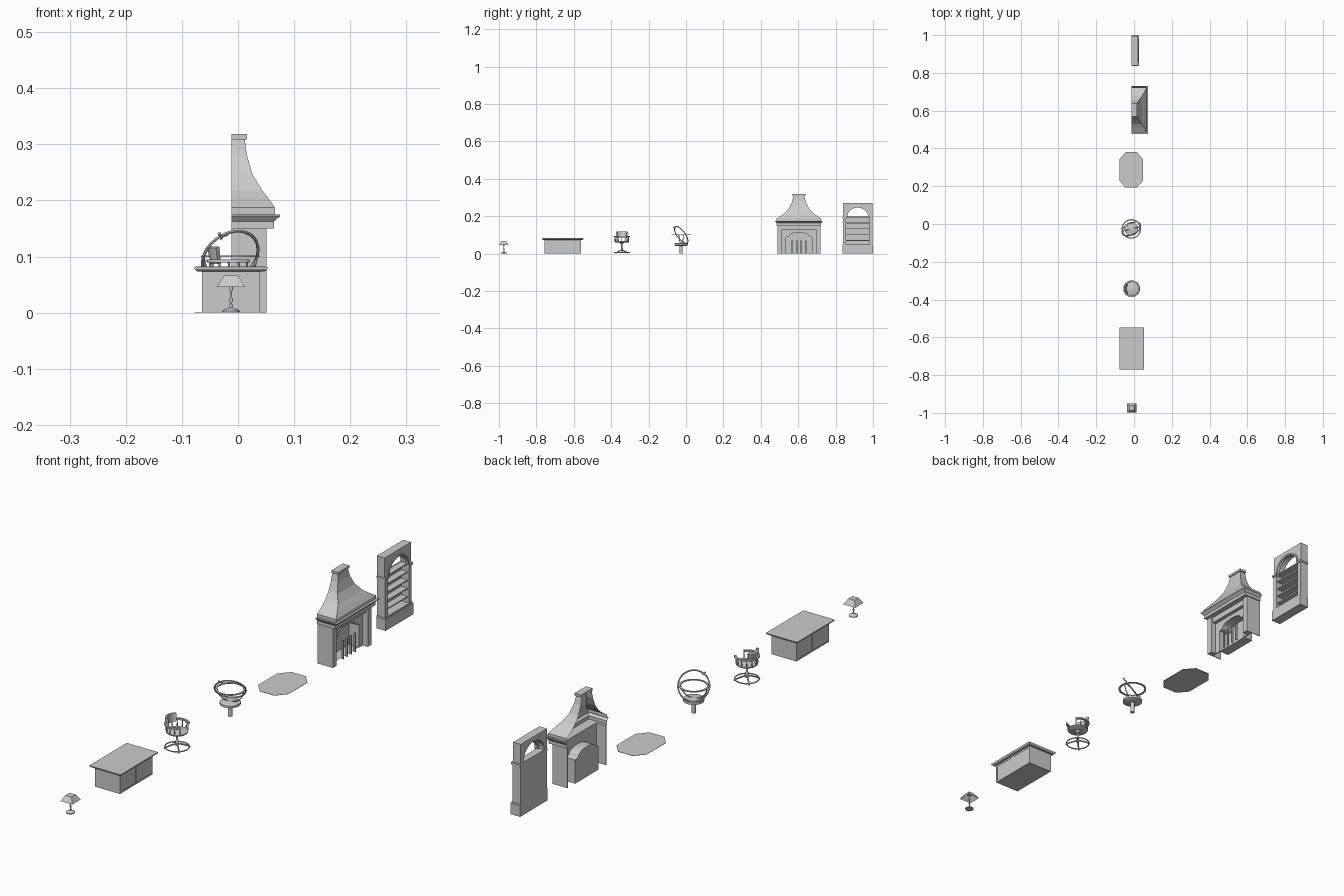
import bpy, bmesh, math
from mathutils import Vector

if "Cube" in bpy.data.objects:
    bpy.data.objects.remove(bpy.data.objects["Cube"])

CX = -0.0125  # shared x centre of the free-standing pieces


def make(name, verts, faces, smooth=False):
    me = bpy.data.meshes.new(name)
    bm = bmesh.new()
    vs = [bm.verts.new(v) for v in verts]
    for f in faces:
        bm.faces.new([vs[i] for i in f])
    bmesh.ops.recalc_face_normals(bm, faces=bm.faces)
    bm.to_mesh(me)
    bm.free()
    ob = bpy.data.objects.new(name, me)
    bpy.context.collection.objects.link(ob)
    if smooth:
        bpy.context.view_layer.objects.active = ob
        ob.select_set(True)
        bpy.ops.object.shade_smooth_by_angle(angle=math.radians(40))
        ob.select_set(False)
    return ob


def loft(name, rings, closed=True, cap0=True, cap1=True, loop=False, smooth=False):
    n, m = len(rings[0]), len(rings)
    verts = [p for r in rings for p in r]
    faces = []
    for k in range(m if loop else m - 1):
        for i in range(n if closed else n - 1):
            j, q = (i + 1) % n, (k + 1) % m
            faces.append((k * n + i, k * n + j, q * n + j, q * n + i))
    if not loop and cap0:
        faces.append(tuple(range(n)))
    if not loop and cap1:
        faces.append(tuple((m - 1) * n + i for i in range(n)))
    return make(name, verts, faces, smooth)


def prism_x(name, pts, x0, x1, **kw):
    return loft(name, [[(x, y, z) for y, z in pts] for x in (x0, x1)], **kw)


def box(name, x0, x1, y0, y1, z0, z1):
    return prism_x(name, [(y0, z0), (y1, z0), (y1, z1), (y0, z1)], x0, x1)


def lathe(name, x, y, prof, n=16):
    return loft(name, [[(x + r * math.cos(2 * math.pi * i / n), y + r * math.sin(2 * math.pi * i / n), z)
                        for i in range(n)] for r, z in prof], smooth=True)


def tube(name, path, r, n=6, loop=False):
    path = [Vector(p) for p in path]
    rings = []
    for k, p in enumerate(path):
        if loop:
            t = path[(k + 1) % len(path)] - path[k - 1]
        else:
            t = path[min(k + 1, len(path) - 1)] - path[max(k - 1, 0)]
        u = t.cross(Vector((0, 0, 1)))
        if u.length < 1e-6:
            u = Vector((1, 0, 0))
        u.normalize()
        w = t.normalized().cross(u)
        rings.append([p + r * (u * math.cos(2 * math.pi * i / n) + w * math.sin(2 * math.pi * i / n)) for i in range(n)])
    return loft(name, rings, loop=loop, smooth=True)


def circle(c, a, b, n=32):
    return [Vector(c) + Vector(a) * math.cos(2 * math.pi * i / n) + Vector(b) * math.sin(2 * math.pi * i / n)
            for i in range(n)]


def arch(hw, spring, top, n=10):
    return [(-hw * math.cos(math.pi * i / n), spring + (top - spring) * math.sin(math.pi * i / n)) for i in range(n + 1)]


# --- table lamp
LY = -0.974
lathe("lamp_base", CX, LY, [(.016, 0), (.016, .003), (.009, .007), (.003, .009), (.002, .018), (.0035, .022),
                            (.002, .027), (.002, .038), (.004, .042), (.002, .05)], 12)
sq = lambda h, z: [(CX + a * h, LY + b * h, z) for a, b in ((-1, -1), (1, -1), (1, 1), (-1, 1))]
loft("lamp_shade", [sq(.025, .046), sq(.0125, .066)], cap0=False)

# --- desk
DY = -0.659
box("desk_body", CX - .051, CX + .051, DY - .097, DY + .097, 0, .075)
rect = lambda e, z: [(CX + a * (.065 - e), DY + b * (.111 - e), z) for a, b in ((-1, -1), (1, -1), (1, 1), (-1, 1))]
loft("desk_top", [rect(.006, .073), rect(.001, .0765), rect(0, .078), rect(0, .081), rect(.002, .082)])
for side in (-1, 1):
    x = CX + side * .051
    for y in (-.094, 0, .094):
        box("desk_stile", x - .001, x + .001, DY + y - .003, DY + y + .003, 0, .073)
    for z in (.003, .070):
        box("desk_rail", x - .001, x + .001, DY - .097, DY + .097, z - .003, z + .003)

# --- swivel chair facing +x
HY = -0.343
tube("chair_base_ring", circle((CX, HY, .006), (.042, 0, 0), (0, .042, 0)), .0022, loop=True)
for k in range(4):
    a = math.pi / 4 + k * math.pi / 2
    c, s = math.cos(a), math.sin(a)
    tube("chair_foot", [(CX + r * c, HY + r * s, z) for r, z in ((.045, .002), (.035, .008), (.018, .014), (.002, .018))], .0028)
lathe("chair_stem", CX, HY, [(.005, .01), (.005, .03), (.0035, .034), (.0035, .05), (.012, .058), (.012, .062)], 12)
lathe("chair_seat", CX, HY, [(.034, .059), (.038, .062), (.038, .066), (.034, .068)], 24)
angs = [math.radians(40 + 280 * i / 20) for i in range(21)]
loft("chair_arm_rail", [[(CX + r * math.cos(a), HY + r * math.sin(a), z) for r, z in
                         ((.036, .089), (.044, .089), (.044, .095), (.036, .095))] for a in angs])
for a in angs[::2]:
    lathe("chair_spindle", CX + .037 * math.cos(a), HY + .037 * math.sin(a),
          [(.0017, .065), (.0026, .073), (.0015, .08), (.002, .09)], 6)
loft("chair_back", [[(CX + r * math.cos(a), HY + r * math.sin(a), z) for r, z in
                     ((.028, .088), (.036, .087), (.042, .115), (.036, .118), (.032, .117))]
                    for a in [math.radians(130 + 10 * i) for i in range(11)]])

# --- armillary globe stand
GY = -0.026
GX = -0.014
lathe("globe_pedestal", GX, GY, [(.008, 0), (.008, .04), (.03, .042), (.036, .045), (.036, .053), (.03, .056)], 20)
loft("globe_horizon_ring", [[tuple(Vector((GX, GY, .099)) + Vector((r * math.cos(a), r * math.sin(a), z)))
                             for r, z in ((.045, 0), (.052, 0), (.052, .003), (.045, .003))]
                            for a in [2 * math.pi * i / 32 for i in range(32)]], loop=True)
up = Vector((-.02, -.042, .042)).normalized() * .054
sd = Vector((.05, .005, .029)).normalized() * .054
tube("globe_meridian_ring", circle((GX, GY, .1), up, sd), .0028, loop=True)
for s in (-1, 1):
    tube("globe_cradle", [(GX + s * .047 * math.cos(t), GY + s * .012 * math.cos(t), .1 - .046 * math.sin(t))
                          for t in [i * math.pi / 16 for i in range(9)]], .0022)
tip = Vector((GX, GY, .1)) + up
tube("globe_finial", [tip - up * .1, tip + up * .15], .003)
tube("globe_pointer", [tip + Vector((-.01, 0, -.005)), tip + Vector((.014, 0, .003))], .0022)

# --- octagonal rug
loft("rug", [[(CX - .002 + sx * a, .286 + sy * b, z) for sx, sy, a, b in
              ((1, -1, .03, .094), (1, -1, .063, .056), (1, 1, .063, .056), (1, 1, .03, .094),
               (-1, 1, .03, .094), (-1, 1, .063, .056), (-1, -1, .063, .056), (-1, -1, .03, .094))]
             for z in (0, .001)])

# --- fireplace facing +x, open at the back
FY = 0.604
XB = -0.012


def u_shell(name, prof, cap1=False):
    return loft(name, [[(XB, FY - h, z), (x, FY - h, z), (x, FY + h, z), (XB, FY + h, z)] for z, x, h in prof],
                closed=False, cap0=False, cap1=cap1)


u_shell("mantel", [(.15, .04, .108), (.15, .064, .119), (.1625, .064, .119), (.172, .075, .127),
                   (.175, .075, .127), (.175, .066, .12)])
u_shell("hood", [(.175, .066, .119), (.187, .066, .119), (.203, .055, .094), (.218, .043, .074), (.246, .026, .051),
                 (.28, .016, .036), (.309, .012, .029), (.309, .016, .034), (.318, .016, .034), (.318, .012, .031)], True)
hole = [(-.07, 0), (-.07, .088), (-.058, .09)] + arch(.052, .094, .113) + [(.058, .09), (.07, .088), (.07, 0)]
hole = [(FY + y, z) for y, z in hole]
prism_x("fireplace_wall", [(FY - .11, 0)] + hole + [(FY + .11, 0), (FY + .11, .15), (FY - .11, .15)], .026, .03)
prism_x("firebox", hole, XB, .028, cap1=False)
box("frieze", .028, .044, FY - .11, FY + .11, .128, .15)
for s in (-1, 1):
    y0, y1 = sorted((FY + s * .112, FY + s * .115))
    box("fireplace_side", XB, .051, y0, y1, 0, .15)
    y0, y1 = sorted((FY + s * .092, FY + s * .114))
    box("fireplace_pilaster", .028, .051, y0, y1, 0, .15)
for k in range(4):
    y = FY - .036 + k * .024
    box("grate_bar", .034, .040, y - .003, y + .003, 0, .07)

# --- arched bookcase facing +x
BY = 0.918
box("bookcase_plinth", XB, .027, BY - .082, BY + .082, 0, .042)
box("bookcase_plinth_cap", XB, .024, BY - .08, BY + .08, .042, .048)
for s in (-1, 1):
    y0, y1 = sorted((BY + s * .062, BY + s * .079))
    box("bookcase_post", XB, .022, y0, y1, .048, .19)
    y0, y1 = sorted((BY + s * .06, BY + s * .082))
    box("bookcase_capital", XB, .026, y0, y1, .187, .195)
curve = [(BY + y, z) for y, z in arch(.062, .195, .253, 14)]
prism_x("bookcase_arch", [(BY - .078, .195)] + curve + [(BY + .078, .195), (BY + .078, .27), (BY - .078, .27)], XB, .02)
band = curve + [(BY + y, z) for y, z in reversed(arch(.056, .195, .246, 14))]
prism_x("bookcase_arch_trim", band, .012, .024)
box("bookcase_back", XB, XB + .003, BY - .064, BY + .064, .045, .197)
for k in range(5):
    z = .07 + k * .031
    box("bookcase_shelf", XB, .017, BY - .064, BY + .064, z - .002, z + .002)
